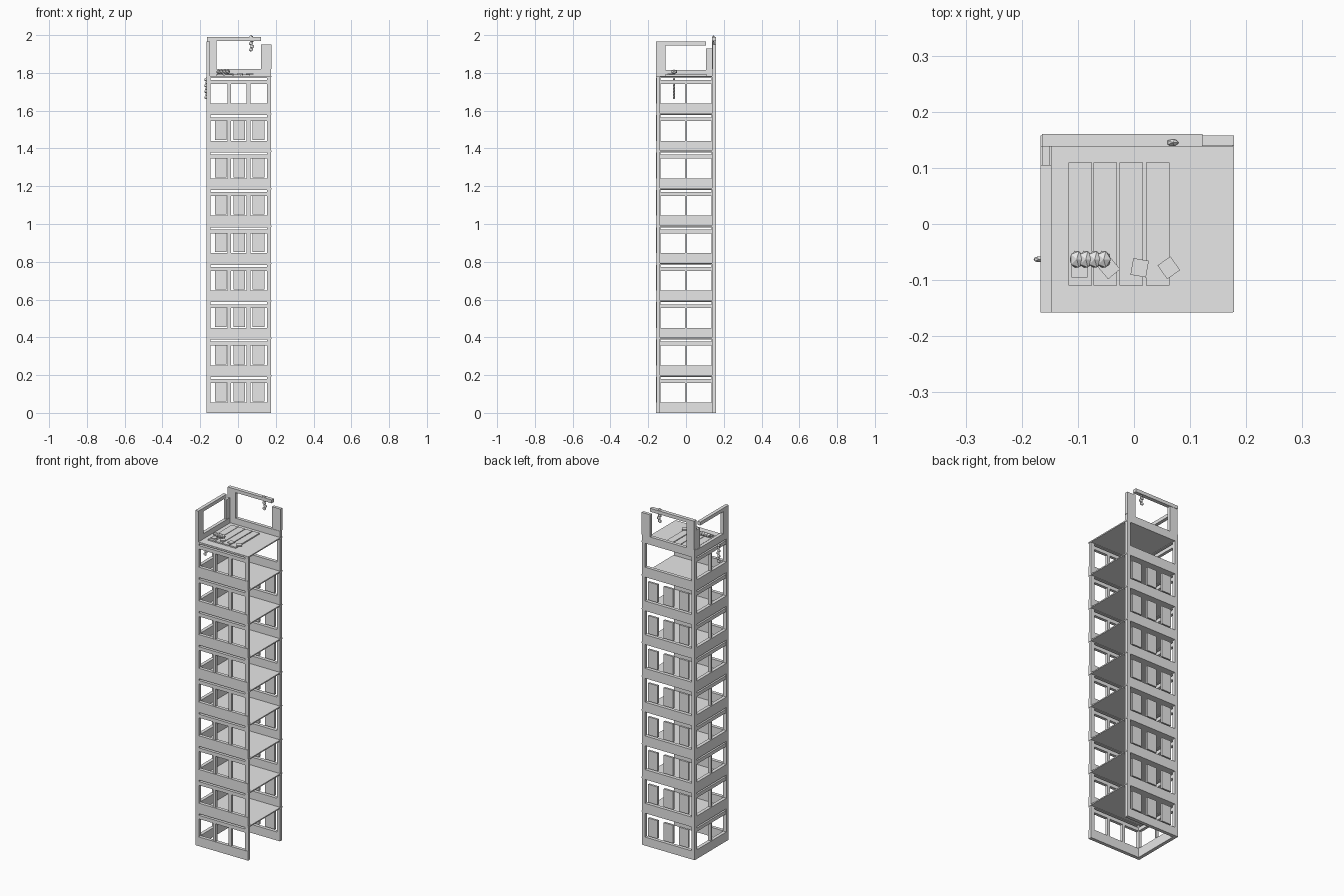
import bpy, bmesh, math
from mathutils import Matrix, Vector

cube = bpy.data.objects.get("Cube")
if cube:
    bpy.data.objects.remove(cube, do_unlink=True)

mat = bpy.data.materials.new("concrete grey")
mat.use_nodes = True
GREY = (0.8, 0.8, 0.8, 1)
mat.diffuse_color = GREY
mat.node_tree.nodes["Principled BSDF"].inputs["Base Color"].default_value = GREY

STORY, COUNT = 0.198, 9
ROOF = STORY * COUNT
X0, X1, Y0, Y1 = -0.167, 0.176, -0.158, 0.158
T = 0.02
SILL, HEAD = 0.054, 0.158


def finish(name, bm):
    mesh = bpy.data.meshes.new(name)
    bm.to_mesh(mesh)
    bm.free()
    mesh.materials.append(mat)
    obj = bpy.data.objects.new(name, mesh)
    bpy.context.collection.objects.link(obj)
    return obj


def boxes(name, items, stories=0, spin=0):
    """Boxes given as (x0, x1, y0, y1, z0, z1), optionally stacked per storey."""
    bm = bmesh.new()
    for x0, x1, y0, y1, z0, z1 in items:
        centre = Vector((x0 + x1, y0 + y1, z0 + z1)) / 2
        size = Matrix.Diagonal((x1 - x0, y1 - y0, z1 - z0, 1))
        turn = Matrix.Rotation(math.radians(spin), 4, "Z")
        bmesh.ops.create_cube(bm, size=1, matrix=Matrix.Translation(centre) @ turn @ size)
    obj = finish(name, bm)
    if stories:
        arr = obj.modifiers.new("storeys", "ARRAY")
        arr.count = stories
        arr.use_relative_offset = False
        arr.use_constant_offset = True
        arr.constant_offset_displace = (0, 0, STORY)
    return obj


def beads(name, points, scale):
    """String of faceted beads."""
    bm = bmesh.new()
    for p in points:
        bmesh.ops.create_icosphere(bm, subdivisions=1, radius=1,
                                   matrix=Matrix.Translation(p) @ Matrix.Diagonal((*scale, 1)))
    return finish(name, bm)


def wall_pieces(lo, hi, mullions):
    """Spans (a0, a1, z0, z1, inset) of one windowed storey."""
    spans = [(lo, hi, 0, SILL, 0), (lo, hi, HEAD, 0.179, 0.003), (lo, hi, 0.19, STORY, 0)]
    for a, b in [(lo, lo + 0.022), (hi - 0.022, hi)]:
        spans += [(a, b, SILL, HEAD, 0.003), (a, b, 0.179, 0.19, 0.003)]
    spans += [(a, b, SILL, HEAD, 0.003) for a, b in mullions]
    return spans


# Front wall: three windows and a vent slit on each storey
front = wall_pieces(X0, X1, [(-0.055, -0.037), (0.046, 0.065)])
boxes("front_wall", [(a, b, Y0 + i, Y0 + T, z0, z1) for a, b, z0, z1, i in front], COUNT)

# Side wall: two windows and a vent slit on each storey
side = wall_pieces(Y0, Y1, [(-0.006, 0.004)])
boxes("right_wall", [(X0 + i, X0 + T, a, b, z0, z1) for a, b, z0, z1, i in side], COUNT)

# Back wall: one wide opening with three upright panels
BY = Y1 - T
boxes("back_wall", [
    (X0, X1, BY, Y1, 0, SILL - 0.004),
    (X0, X1, BY, Y1, 0.19, STORY),
    (X0, X0 + T, BY, Y1, 0.05, 0.19),
    (X1 - T, X1, BY, Y1, 0.05, 0.19),
], COUNT)
boxes("back_panels", [(c - 0.031, c + 0.031, BY + 0.004, Y1 - 0.004, SILL + 0.005, 0.165)
                      for c in (-0.092, 0.006, 0.108)], COUNT - 1)

# Floor slabs, the topmost being the roof
boxes("floor_slabs", [(X0 + 0.001, X1 + 0.002, Y0 + 0.001, Y1 - 0.001, 0.193, 0.2)], COUNT)

# Broken parapet frames above the roof
boxes("back_parapet", [
    (X0, X1, BY, Y1, ROOF, 1.82),
    (X0 + 0.003, -0.113, BY, Y1, 1.82, 1.97),
    (0.122, 0.178, BY + 0.002, Y1, 1.82, 1.95),
    (X0 + 0.003, 0.122, BY, Y1 + 0.002, 1.97, 1.99),
])
boxes("right_parapet", [
    (X0, X0 + T, Y0, BY, ROOF, 1.815),
    (X0, X0 + T, Y0, -0.108, 1.815, 1.965),
    (X0 + 0.003, X0 + T - 0.003, 0.105, BY, 1.815, 1.93),
    (X0, X0 + T, -0.108, 0.105, 1.945, 1.965),
])

# Roof boards and scattered tiles
boxes("roof_boards", [(x, x + 0.042, -0.11, 0.11, ROOF, ROOF + 0.009)
                      for x in (-0.117, -0.072, -0.026, 0.021)])
for x, y, angle in [(-0.097, -0.08, 0), (-0.045, -0.078, 40), (0.01, -0.078, -10), (0.062, -0.078, 35)]:
    boxes("roof_tile", [(x - 0.014, x + 0.014, y - 0.015, y + 0.015, ROOF + 0.009, ROOF + 0.014)], spin=angle)

# Faceted bead strings: one lying on the roof, two hanging
beads("roof_beads", [(-0.102 + 0.016 * i, -0.063, 1.806) for i in range(4)], (0.014, 0.017, 0.012))
beads("side_beads", [(-0.169 + 0.005 * (i % 2), -0.063, 1.765 - 0.0157 * i) for i in range(7)],
      (0.011, 0.006, 0.01))
beads("back_beads", [(0.069 + 0.006 * (i % 2), 0.145, 1.989 - 0.0165 * i) for i in range(5)],
      (0.012, 0.007, 0.011))
